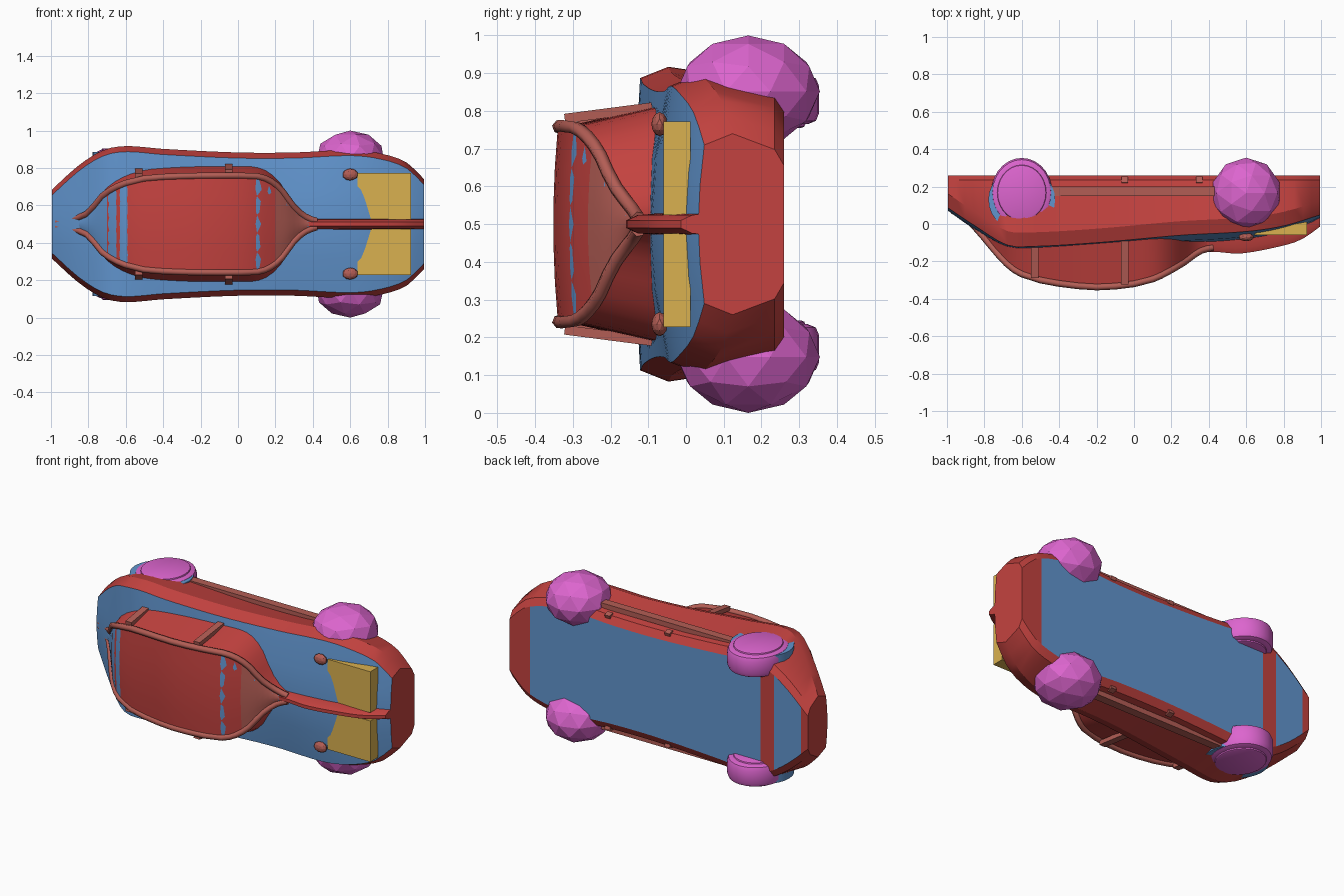
import bpy, bmesh, math
from mathutils import Vector, Matrix

if "Cube" in bpy.data.objects:
    bpy.data.objects.remove(bpy.data.objects["Cube"])

def mat(name, c):
    m = bpy.data.materials.new(name)
    m.diffuse_color = (*c, 1)
    m.use_nodes = True
    m.node_tree.nodes["Principled BSDF"].inputs["Base Color"].default_value = m.diffuse_color
    return m

RED = mat("red", (0.55, 0.055, 0.05))
BLUE = mat("blue", (0.12, 0.30, 0.62))
BROWN = mat("brown", (0.45, 0.11, 0.09))
PINK = mat("pink", (0.72, 0.13, 0.62))
GOLD = mat("gold", (0.70, 0.44, 0.08))

def make(name, bm, mats, smooth=None):
    bmesh.ops.recalc_face_normals(bm, faces=bm.faces)
    me = bpy.data.meshes.new(name)
    bm.to_mesh(me)
    bm.free()
    ob = bpy.data.objects.new(name, me)
    bpy.context.collection.objects.link(ob)
    for m in mats:
        me.materials.append(m)
    if smooth:
        for o in bpy.context.selected_objects:
            o.select_set(False)
        ob.select_set(True)
        bpy.context.view_layer.objects.active = ob
        bpy.ops.object.shade_smooth_by_angle(angle=math.radians(smooth))
    return ob

def curve(*keys):
    """Smooth interpolation through (x, value) keys."""
    def slope(i):
        a, b = keys[max(i - 1, 0)], keys[min(i + 1, len(keys) - 1)]
        return (b[1] - a[1]) / (b[0] - a[0])
    def f(x):
        x = min(max(x, keys[0][0]), keys[-1][0])
        i = 0
        while i < len(keys) - 2 and x > keys[i + 1][0]:
            i += 1
        (x0, y0), (x1, y1) = keys[i], keys[i + 1]
        h = x1 - x0
        t = (x - x0) / h
        return ((2*t**3 - 3*t*t + 1) * y0 + (t**3 - 2*t*t + t) * h * slope(i)
                + (3*t*t - 2*t**3) * y1 + (t**3 - t*t) * h * slope(i + 1))
    return f

# The car lies on its side: height runs along -y, width along z about 0.5
width = curve((-1, .18), (-.85, .315), (-.72, .395), (-.6, .417), (-.4, .402), (0, .383),
              (.3, .383), (.6, .396), (.75, .38), (.9, .33), (1, .235))
crease = curve((-1, .09), (-.85, -.01), (-.68, -.112), (-.55, -.12), (-.2, -.10), (.25, -.06),
               (.6, -.04), (.8, -.01), (1, .05))
deck = curve((-1, .075), (-.85, -.03), (-.65, -.13), (-.2, -.12), (.3, -.10), (.5, -.09),
             (.71, -.062), (.93, .0), (1, .035))
roof = curve((-1, .075), (-.88, 0), (-.67, -.235), (-.55, -.30), (-.34, -.34), (-.15, -.35),
             (.08, -.315), (.25, -.23), (.35, -.16), (.42, -.14))
rail = curve((-1, .005), (-.9, .02), (-.8, .055), (-.72, .15), (-.6, .215), (-.45, .245), (0, .255),
             (.13, .245), (.22, .19), (.3, .085), (.36, .035), (.42, .012))

def loft(name, xs, section, color, mats, closed=False, smooth=30):
    bm = bmesh.new()
    rows = [[bm.verts.new((x, y, .5 + h)) for h, y in section(x)] for x in xs]
    n = len(rows[0])
    for i in range(len(xs) - 1):
        for j in range(n if closed else n - 1):
            k = (j + 1) % n
            f = bm.faces.new((rows[i][j], rows[i][k], rows[i+1][k], rows[i+1][j]))
            f.material_index = color((xs[i] + xs[i+1]) / 2, j)
    if closed:
        bm.faces.new(rows[0])
        bm.faces.new(rows[-1])
    return make(name, bm, mats, smooth)

def span(a, b, n):
    return [a + (b - a) * i / n for i in range(n + 1)]

# Main body: blue floor and deck, red sides
def body_section(x):
    w, c, d = width(x), crease(x), deck(x)
    half = [(w - .085, .26), (w - .042, .235), (w, c + .075), (w - .03, c), ((w - .03) * .5, c * .3 + d * .7)]
    return half + [(0, d)] + [(-h, y) for h, y in reversed(half)]

def body_color(x, j):
    if j == 10:
        return 1 if -.66 < x < .84 or -.93 < x < -.76 else 0
    return 1 if 3 <= j <= 6 else 0

loft("body", span(-.995, .995, 44), body_section, body_color, [RED, BLUE], closed=True)

# Cabin sides
def side_base(x):
    return min(rail(x) * 1.2 + .01, width(x) - .04)

for s, nm in ((1, "upper"), (-1, "lower")):
    loft("cabin_side_" + nm, span(-.97, .42, 36),
         lambda x: [(s * side_base(x), max(deck(x), crease(x)) + .03), (s * rail(x), roof(x) + .012)],
         lambda x, j: 0, [RED])

# Roof: blue shell with a red panel of coarser facets almost on it
def roof_section(x):
    r = rail(x)
    return [(r * t, roof(x) + .012 * t * t) for t in (-1, -.75, -.5, -.25, 0, .25, .5, .75, 1)]

def panel_section(x):
    r = rail(x)
    return [(r * t, roof(x) + .012 * t * t - .0012) for t in (-1, -.6, -.2, .2, .6, 1)]

loft("roof_shell", span(-.98, .42, 44), roof_section, lambda x, j: 1, [RED, BLUE])
loft("roof_panel", span(-.70, .20, 15), panel_section, lambda x, j: 0, [RED])
loft("rear_window", span(.2, .4, 8), panel_section, lambda x, j: 0, [BROWN])

# Tubular frame rails around the roof
def tube(name, pts, r, m):
    cu = bpy.data.curves.new(name, 'CURVE')
    cu.dimensions = '3D'
    cu.bevel_depth = r
    cu.bevel_resolution = 1
    cu.use_fill_caps = True
    sp = cu.splines.new('POLY')
    sp.points.add(len(pts) - 1)
    for p, q in zip(sp.points, pts):
        p.co = (*q, 1)
    cu.materials.append(m)
    ob = bpy.data.objects.new(name, cu)
    bpy.context.collection.objects.link(ob)

for s, nm in ((1, "upper"), (-1, "lower")):
    xs = span(-.97, -.6, 9) + span(-.5, .1, 6) + span(.14, .42, 9)
    tube("frame_rail_" + nm, [(x, roof(x) + .014, .5 + s * (rail(x) + .004)) for x in xs], .018, BROWN)

# Centre spine running to the tail
spine = curve((.36, -.15), (.45, -.15), (.57, -.158), (.8, -.115), (.9, -.08), (1, -.01))
loft("spine", span(.36, .995, 14),
     lambda x: [(-.03, deck(x) + .03), (-.024, spine(x) + .03), (-.01, spine(x)),
                (.01, spine(x)), (.024, spine(x) + .03), (.03, deck(x) + .03)],
     lambda x, j: 0, [RED], closed=True)

def bar(name, a, b, sx, sz, m):
    """Straight bar from a to b in the y-z plane or along x."""
    a, b = Vector(a), Vector(b)
    bm = bmesh.new()
    bmesh.ops.create_cube(bm, size=1)
    q = Vector((0, 1, 0)).rotation_difference(b - a).to_matrix().to_4x4()
    bm.transform(Matrix.Translation((a + b) / 2) @ q @ Matrix.Diagonal((sx, (b - a).length, sz, 1)))
    make(name, bm, [m])

def blob(name, c, r, m, sub=2):
    bm = bmesh.new()
    bmesh.ops.create_icosphere(bm, subdivisions=sub, radius=1)
    bm.transform(Matrix.Translation(c) @ Matrix.Diagonal((*r, 1)))
    make(name, bm, [m])

def disc(name, x, y, z, r, depth, m, scale=1.0, bevel=0):
    bm = bmesh.new()
    bmesh.ops.create_cone(bm, cap_ends=True, segments=28, radius1=r, radius2=r, depth=depth)
    if bevel:
        rims = [e for e in bm.edges if abs(e.verts[0].co.z - e.verts[1].co.z) < 1e-5]
        bmesh.ops.bevel(bm, geom=rims, offset=bevel, segments=2, affect='EDGES', profile=.5)
    bm.transform(Matrix.Translation((x, y, z)) @ Matrix.Diagonal((scale, 1, 1, 1)))
    make(name, bm, [m], 30)

for s, nm in ((1, "upper"), (-1, "lower")):
    # Cabin pillars
    for i, x in enumerate((-.53, -.05)):
        bar(f"pillar_{i}_{nm}", (x, roof(x) + .02, .5 + s * (rail(x) + .025)),
            (x, -.09, .5 + s * (rail(x) + .055)), .04, .025, BROWN)
    # Sill strip and small latches
    bar("side_strip_" + nm, (-.44, .175, .5 + s * .366), (.43, .175, .5 + s * .366), .05, .03, BROWN)
    for i, x in enumerate((-.05, .35)):
        bar(f"latch_{i}_{nm}", (x, .22, .5 + s * .345), (x, .25, .5 + s * .335), .035, .02, BROWN)
    # Faceted ball wheels at the tail end, layered disc wheels at the nose end
    blob("ball_wheel_" + nm, (.6, .165, .5 + s * .352), (.187, .19, .148), PINK)
    disc("wheel_arch_" + nm, -.6, .13, .5 + s * .33, .17, .11, BLUE, 1.05)
    disc("disc_wheel_" + nm, -.6, .167, .5 + s * .33, .186, .13, PINK, .88, .03)
    disc("disc_hub_" + nm, -.6, .167, .5 + s * .33, .15, .15, PINK, .88, .012)
    # Small lamps on the deck
    blob("lamp_" + nm, (.6, -.07, .5 + s * .265), (.042, .022, .032), BROWN)
    # Gold wedge on the deck
    bm = bmesh.new()
    sec = [(.925, -.06), (.925, .012), (.66, -.035), (.64, -.06)]
    ends = [[bm.verts.new((x, y, .5 + s * h)) for x, y in sec] for h in (.025, .272)]
    bm.faces.new(ends[0])
    bm.faces.new(ends[1])
    for j in range(4):
        k = (j + 1) % 4
        bm.faces.new((ends[0][j], ends[0][k], ends[1][k], ends[1][j]))
    make("wedge_" + nm, bm, [GOLD])
